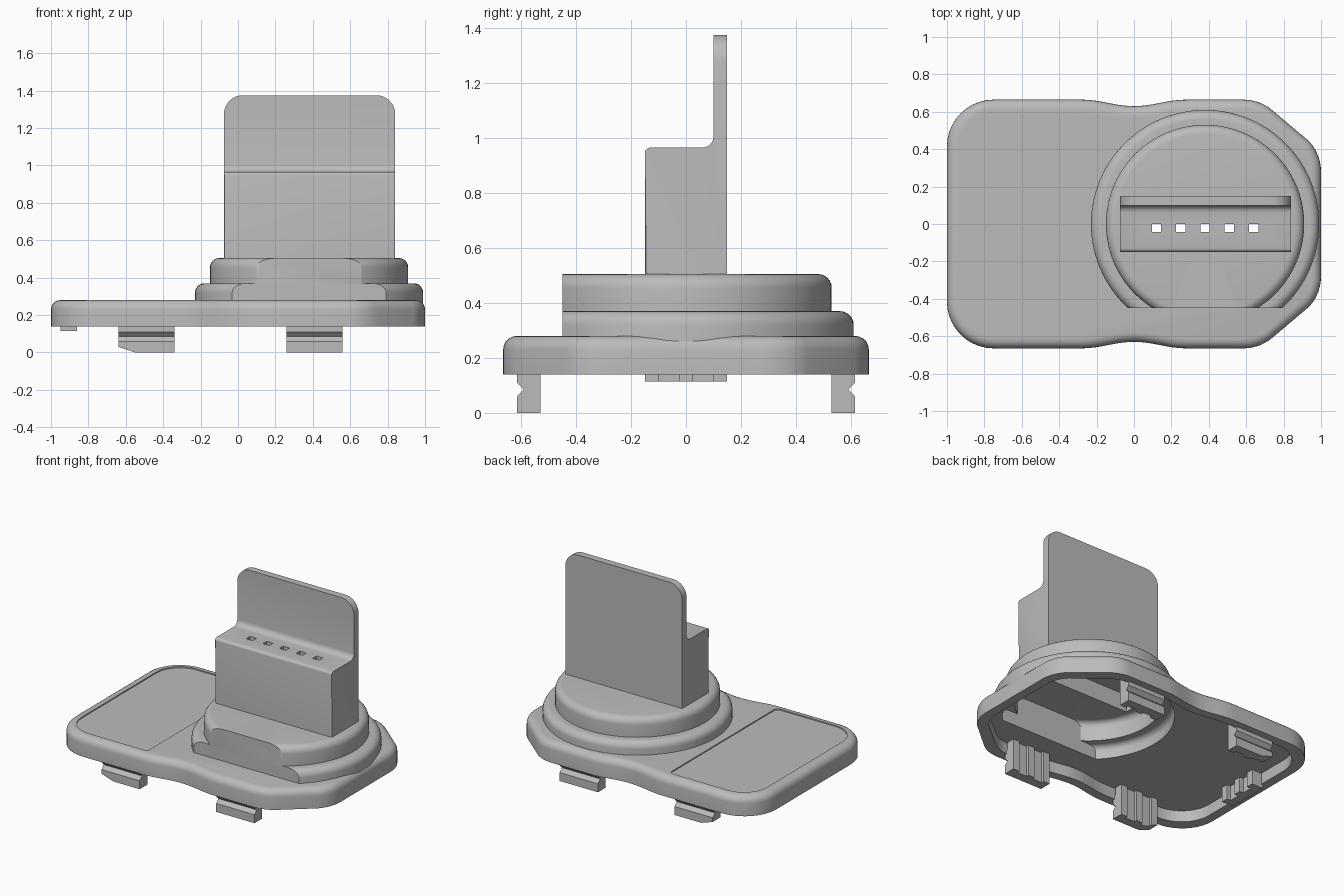
import bpy, bmesh, math
from mathutils import Vector

if "Cube" in bpy.data.objects:
    bpy.data.objects.remove(bpy.data.objects["Cube"], do_unlink=True)

grey = bpy.data.materials.new("matte_grey")
grey.use_nodes = True
grey.diffuse_color = (0.5, 0.5, 0.5, 1)
grey.node_tree.nodes["Principled BSDF"].inputs["Base Color"].default_value = (0.5, 0.5, 0.5, 1)


def finish(name, bm):
    bmesh.ops.recalc_face_normals(bm, faces=bm.faces)
    mesh = bpy.data.meshes.new(name)
    bm.to_mesh(mesh)
    bm.free()
    mesh.materials.append(grey)
    ob = bpy.data.objects.new(name, mesh)
    bpy.context.collection.objects.link(ob)
    return ob


def activate(ob):
    bpy.ops.object.select_all(action='DESELECT')
    ob.select_set(True)
    bpy.context.view_layer.objects.active = ob


def carve(ob, cutters):
    activate(ob)
    for c in cutters:
        m = ob.modifiers.new("cut", 'BOOLEAN')
        m.operation, m.solver, m.object = 'DIFFERENCE', 'EXACT', c
        bpy.ops.object.modifier_apply(modifier=m.name)


def smooth(ob):
    activate(ob)
    bpy.ops.object.shade_smooth_by_angle(angle=math.radians(32))


def prism(bm, points, start, depth):
    """Extrude a closed loop of 3D points along the vector depth."""
    face = bm.faces.new([bm.verts.new(Vector(p) + Vector(start)) for p in points])
    ext = bmesh.ops.extrude_face_region(bm, geom=[face])["geom"]
    bmesh.ops.translate(bm, vec=depth, verts=[g for g in ext if isinstance(g, bmesh.types.BMVert)])


def box(bm, x0, x1, y0, y1, z0, z1):
    prism(bm, [(x0, y0, z0), (x1, y0, z0), (x1, y1, z0), (x0, y1, z0)], (0, 0, 0), (0, 0, z1 - z0))


def box_object(name, *dims):
    bm = bmesh.new()
    box(bm, *dims)
    return finish(name, bm)


def arc(cx, cy, r, a0, a1, n=10):
    angles = [math.radians(a0 + (a1 - a0) * i / n) for i in range(n + 1)]
    return [(cx + r * math.cos(a), cy + r * math.sin(a)) for a in angles]


# Base outline: rounded left end, shallow waist, chamfered right end
def base_outline():
    half = arc(0.76, 0.28, 0.24, 0, 42, 6) + arc(0.585, 0.425, 0.24, 47, 90, 6)
    for i in range(17):
        x = 0.28 - 0.56 * i / 16
        half.append((x, 0.665 - 0.0175 * (1 + math.cos(math.pi * x / 0.28))))
    half += arc(-0.75, 0.415, 0.25, 90, 180)
    return half + [(x, -y) for x, y in reversed(half)]


def base_solid(name, z0, z1, sx=1, sy=1, rounding=0):
    bm = bmesh.new()
    prism(bm, [(x * sx, y * sy, z0) for x, y in base_outline()], (0, 0, 0), (0, 0, z1 - z0))
    if rounding:
        top = [e for e in bm.edges if all(v.co.z > z1 - 0.001 for v in e.verts)]
        bmesh.ops.bevel(bm, geom=top, offset=rounding, segments=5, profile=0.5, affect='EDGES')
    return finish(name, bm)


# Turned body with a flat cut across its front
def turned(name, profile, flat_y, cx=0.38):
    bm = bmesh.new()
    verts = [bm.verts.new((r, 0, z)) for r, z in profile]
    edges = [bm.edges.new(p) for p in zip(verts, verts[1:])]
    bmesh.ops.spin(bm, geom=verts + edges, cent=(0, 0, 0), axis=(0, 0, 1),
                   angle=2 * math.pi, steps=112)
    bmesh.ops.remove_doubles(bm, verts=bm.verts, dist=0.0001)
    bmesh.ops.bisect_plane(bm, geom=bm.verts[:] + bm.edges[:] + bm.faces[:],
                           plane_co=(0, flat_y, 0), plane_no=(0, -1, 0), clear_outer=True)
    bmesh.ops.holes_fill(bm, edges=bm.edges, sides=0)
    bmesh.ops.translate(bm, vec=(cx, 0, 0), verts=bm.verts)
    return finish(name, bm)


def steps(z0, lower, upper, z1, z2, r):
    return ([(0, z0), (lower, z0)] + arc(lower - r, z1 - r, r, 0, 90, 6)
            + [(upper, z1)] + arc(upper - r, z2 - r, r, 0, 90, 6) + [(0, z2)])


base = base_solid("base_shell", 0.14, 0.28, rounding=0.05)
pedestal = turned("stepped_pedestal", steps(0.2, 0.61, 0.53, 0.37, 0.505, 0.05), -0.45)

# Dock block with upright back rest, from one side profile
rest = [(-0.15, 0.46), (0.15, 0.46), (0.15, 1.375), (0.10, 1.375)]
rest += arc(0.06, 1.005, 0.04, 0, -90, 5)
rest += arc(-0.13, 0.945, 0.02, 90, 180, 4)
bm = bmesh.new()
prism(bm, [(0, y, z) for y, z in rest], (-0.075, 0, 0), (0.915, 0, 0))
corners = [e for e in bm.edges if all(v.co.z > 1.37 for v in e.verts)
           and abs(e.verts[0].co.x - e.verts[1].co.x) < 0.01]
bmesh.ops.bevel(bm, geom=corners, offset=0.1, segments=8, profile=0.5, affect='EDGES')
uprights = [e for e in bm.edges if all(0.4 < v.co.z < 0.95 and v.co.y < -0.14 for v in e.verts)
            and abs(e.verts[0].co.z - e.verts[1].co.z) > 0.3]
bmesh.ops.bevel(bm, geom=uprights, offset=0.012, segments=3, profile=0.5, affect='EDGES')
dock = finish("dock_block", bm)

# Cutters for the hollow underside, the contact holes and the recessed panel
under = base_solid("cut_under", 0.05, 0.22, 0.935, 0.9)
dome = turned("cut_dome", steps(0.1, 0.55, 0.47, 0.31, 0.445, 0.04), -0.39)
slot = box_object("cut_slot", -0.02, 0.785, -0.10, 0.06, 0.3, 0.90)
bm = bmesh.new()
for i in range(5):
    x = 0.12 + 0.13 * i
    box(bm, x - 0.025, x + 0.025, -0.043, 0, 0.8, 1.05)
holes = finish("cut_holes", bm)

panel = arc(-0.75, 0.42, 0.18, 90, 180) + arc(-0.75, -0.42, 0.18, 180, 270)
panel += arc(-0.32, -0.57, 0.03, 270, 360, 4) + arc(-0.32, 0.57, 0.03, 0, 90, 4)
bm = bmesh.new()
prism(bm, [(x, y, 0.272) for x, y in panel], (0, 0, 0), (0, 0, 0.1))
recess = finish("cut_panel", bm)

carve(base, [under, dome, recess])
carve(pedestal, [under, dome, slot])
carve(dock, [slot, holes])
for c in (under, dome, slot, holes, recess):
    bpy.data.objects.remove(c, do_unlink=True)
for ob in (base, pedestal, dock):
    smooth(ob)

# Snap clips: notched outside, ribbed inside
hook = [(0.55, 0), (0.615, 0), (0.615, 0.06), (0.59, 0.085), (0.615, 0.11),
        (0.615, 0.15), (0.59, 0.17), (0.59, 0.235), (0.55, 0.235)]
ribs = [(-0.15, -0.10), (-0.025, 0.025), (0.10, 0.15)]
for side, s in (("front", -1), ("back", 1)):
    for end, cx in (("right", -0.49), ("left", 0.41)):
        bm = bmesh.new()
        prism(bm, [(0, s * y, z) for y, z in hook], (cx - 0.15, 0, 0), (0.3, 0, 0))
        for a, b in ribs:
            box(bm, cx + a, cx + b, *sorted((s * 0.53, s * 0.56)), 0, 0.235)
        if end == "right":
            bmesh.ops.bisect_plane(bm, geom=bm.verts[:] + bm.edges[:] + bm.faces[:],
                                   plane_co=(-0.55, 0, 0), plane_no=(-0.03, 0, -0.09),
                                   clear_outer=True)
            bmesh.ops.holes_fill(bm, edges=bm.edges, sides=0)
        finish(f"{side}_{end}_clip", bm)

# Ribbed locating tab at the flat end
bm = bmesh.new()
box(bm, -0.95, -0.89, -0.15, 0.15, 0.115, 0.235)
for a, b in ribs:
    box(bm, -0.90, -0.86, a, b, 0.115, 0.235)
finish("end_tab", bm)
